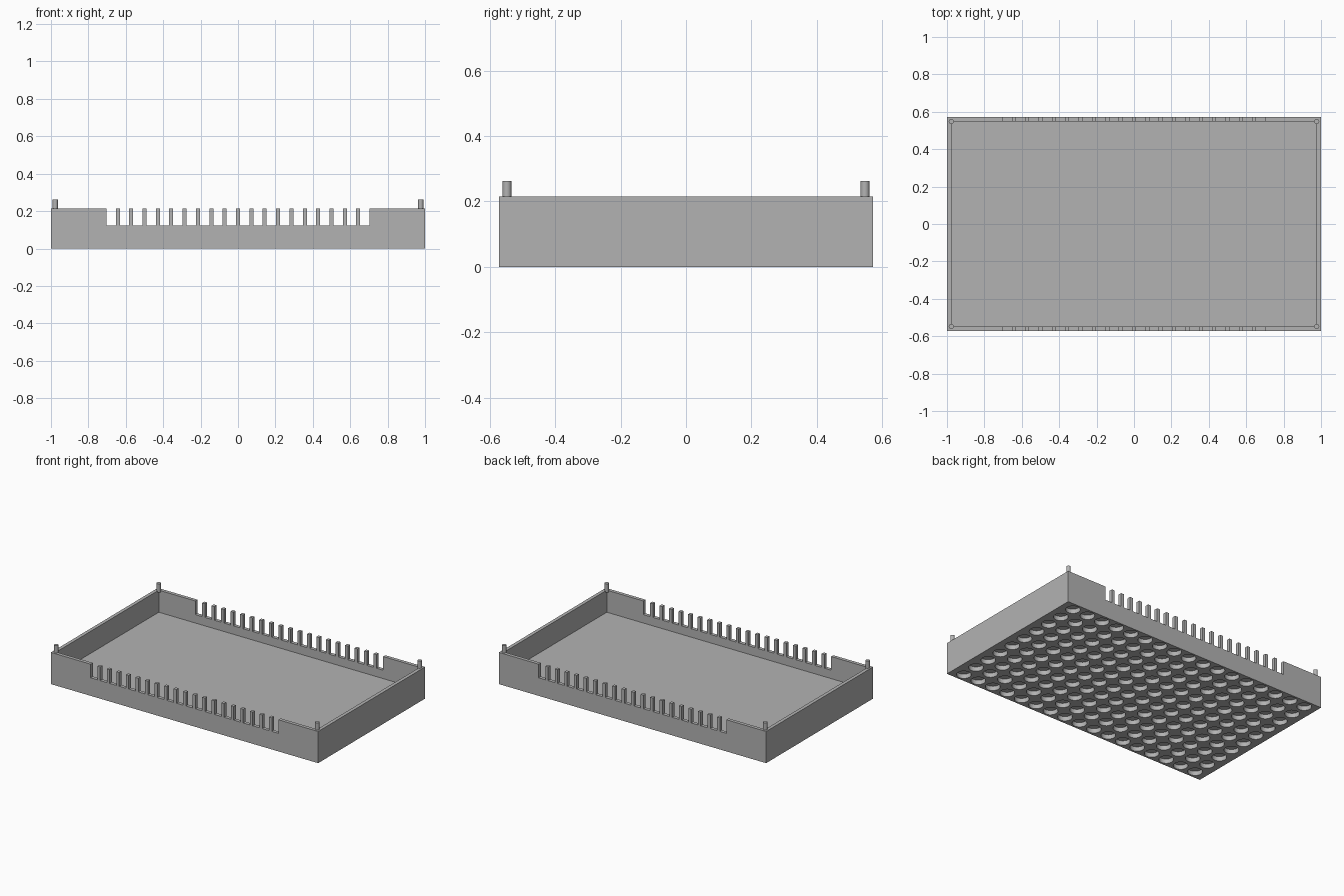
import bpy, bmesh, math
from mathutils import Matrix, Vector

cube = bpy.data.objects.get("Cube")
if cube:
    bpy.data.objects.remove(cube, do_unlink=True)

LENGTH, WIDTH, HEIGHT = 2.0, 1.143, 0.2143
WALL, FLOOR = 0.0235, 0.065
PITCH, GAP, SLOTS, SLOT_BOTTOM = 0.0714, 0.05, 20, 0.122
COLS, ROWS, CELL, HOLE_R, HOLE_DEPTH = 17, 10, 0.1143, 0.045, 0.03
PEG_R, PEG_TOP = 0.0135, 0.263

# Single plastic colour
plastic = bpy.data.materials.new("grey plastic")
plastic.use_nodes = True
grey = (0.45, 0.45, 0.45, 1)
plastic.diffuse_color = grey
plastic.node_tree.nodes["Principled BSDF"].inputs["Base Color"].default_value = grey


def add_box(bm, x, y, size_x, size_y, z0, z1):
    matrix = Matrix.Translation((x, y, (z0 + z1) / 2)) @ Matrix.Diagonal(
        Vector((size_x, size_y, z1 - z0, 1)))
    bmesh.ops.create_cube(bm, size=1, matrix=matrix)


def add_cylinder(bm, x, y, radius, z0, z1):
    bmesh.ops.create_cone(bm, cap_ends=True, segments=24, radius1=radius, radius2=radius,
                          depth=z1 - z0, matrix=Matrix.Translation((x, y, (z0 + z1) / 2)))


def make_object(name, bm):
    mesh = bpy.data.meshes.new(name)
    bm.to_mesh(mesh)
    bm.free()
    mesh.materials.append(plastic)
    obj = bpy.data.objects.new(name, mesh)
    bpy.context.collection.objects.link(obj)
    return obj


def activate(obj):
    bpy.ops.object.select_all(action='DESELECT')
    obj.select_set(True)
    bpy.context.view_layer.objects.active = obj


def cut(target, bm, name):
    cutter = make_object(name, bm)
    cutter.hide_render = True
    mod = target.modifiers.new(name, 'BOOLEAN')
    mod.operation, mod.solver, mod.object = 'DIFFERENCE', 'EXACT', cutter
    activate(target)
    bpy.ops.object.modifier_apply(modifier=mod.name)
    bpy.data.objects.remove(cutter, do_unlink=True)


# Tray block
bm = bmesh.new()
add_box(bm, 0, 0, LENGTH, WIDTH, 0, HEIGHT)
tray = make_object("tray", bm)

# Open inside
bm = bmesh.new()
add_box(bm, 0, 0, LENGTH - 2 * WALL, WIDTH - 2 * WALL, FLOOR, HEIGHT + 0.1)
cut(tray, bm, "cavity_cutter")

# Comb slots through both long walls
bm = bmesh.new()
for i in range(SLOTS):
    add_box(bm, (i - (SLOTS - 1) / 2) * PITCH, 0, GAP, WIDTH + 0.2, SLOT_BOTTOM, HEIGHT + 0.1)
cut(tray, bm, "slot_cutter")

# Round recesses under the floor
bm = bmesh.new()
for i in range(COLS):
    for j in range(ROWS):
        add_cylinder(bm, (i - (COLS - 1) / 2) * CELL, (j - (ROWS - 1) / 2) * CELL,
                     HOLE_R, -0.05, HOLE_DEPTH)
cut(tray, bm, "recess_cutter")
activate(tray)
bpy.ops.object.shade_smooth_by_angle(angle=math.radians(30))

# Corner locating pegs
for side, sx in (("left", 1), ("right", -1)):
    for end, sy in (("front", -1), ("back", 1)):
        bm = bmesh.new()
        add_cylinder(bm, sx * 0.977, sy * 0.547, PEG_R, HEIGHT - 0.01, PEG_TOP)
        peg = make_object(f"{end}_{side}_peg", bm)
        activate(peg)
        bpy.ops.object.shade_smooth_by_angle(angle=math.radians(30))
